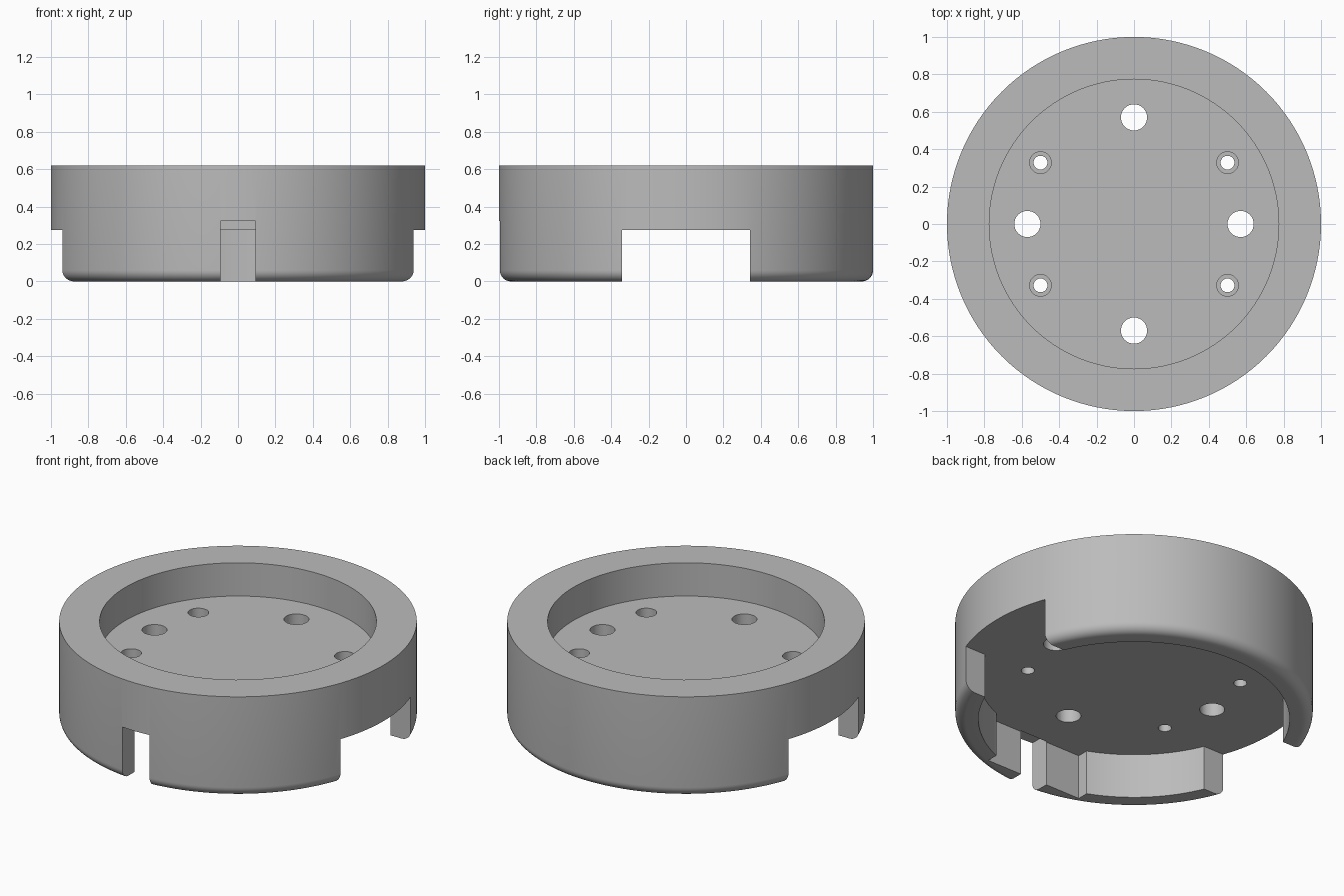
import bpy
import bmesh
from math import cos, sin, pi, radians
from mathutils import Matrix, Vector

if "Cube" in bpy.data.objects:
    bpy.data.objects.remove(bpy.data.objects["Cube"], do_unlink=True)

HEIGHT, FLOOR, CEILING = 0.62, 0.415, 0.275
OUTER, RIM, SKIRT = 1.0, 0.774, 0.87
FILLET = 0.06

grey = bpy.data.materials.new("plain_grey")
grey.use_nodes = True
colour = (0.5, 0.5, 0.5, 1)
grey.diffuse_color = colour
grey.node_tree.nodes["Principled BSDF"].inputs["Base Color"].default_value = colour


def make_object(name, bm):
    bmesh.ops.recalc_face_normals(bm, faces=bm.faces)
    mesh = bpy.data.meshes.new(name)
    bm.to_mesh(mesh)
    bm.free()
    mesh.materials.append(grey)
    obj = bpy.data.objects.new(name, mesh)
    bpy.context.collection.objects.link(obj)
    return obj


def lathe(name, profile, steps):
    bm = bmesh.new()
    verts = [bm.verts.new((r, 0, z)) for r, z in profile]
    edges = [bm.edges.new(pair) for pair in zip(verts, verts[1:])]
    bmesh.ops.spin(bm, geom=verts + edges, cent=(0, 0, 0), axis=(0, 0, 1),
                   angle=2 * pi, steps=steps, use_duplicate=False)
    bmesh.ops.remove_doubles(bm, verts=bm.verts, dist=1e-5)
    return make_object(name, bm)


def box_cutter(name, low, high):
    low, high = Vector(low), Vector(high)
    bm = bmesh.new()
    place = Matrix.Translation((low + high) / 2) @ Matrix.Diagonal((high - low).to_4d())
    bmesh.ops.create_cube(bm, size=1, matrix=place)
    return make_object(name, bm)


def hole_cutter(name, x, y, radius, bottom):
    bm = bmesh.new()
    top = 0.5
    bmesh.ops.create_cone(bm, cap_ends=True, segments=32, radius1=radius, radius2=radius,
                          depth=top - bottom,
                          matrix=Matrix.Translation((x, y, (top + bottom) / 2)))
    return make_object(name, bm)


# Turned body: dished top, hollow underside, rounded lower outer edge
arc = [radians(90 * i / 8) for i in range(9)]
fillet = [(OUTER - FILLET + FILLET * cos(a), FILLET - FILLET * sin(a)) for a in arc]
profile = [(0, FLOOR), (RIM, FLOOR), (RIM, HEIGHT), (OUTER, HEIGHT)] + fillet
profile += [(SKIRT, 0), (SKIRT, CEILING), (0, CEILING)]
body = lathe("round_housing", profile, 128)

# Side openings, front pocket and front slot
cutters = [
    box_cutter("side_opening", (-1.2, -0.343, -0.1), (1.2, 0.343, CEILING)),
    box_cutter("front_pocket", (-0.33, -0.874, -0.1), (0.33, -0.5, CEILING)),
    box_cutter("front_slot", (-0.093, -1.2, -0.1), (0.093, -0.868, 0.323)),
]

# Four large through holes and four counterbored screw holes
for k in range(4):
    a = k * pi / 2
    cutters.append(hole_cutter("large_hole", 0.57 * cos(a), 0.57 * sin(a), 0.07, 0.1))
for sx in (-1, 1):
    for sy in (-1, 1):
        x, y = 0.5 * sx, 0.328 * sy
        cutters.append(hole_cutter("screw_hole", x, y, 0.037, 0.1))
        cutters.append(hole_cutter("counterbore", x, y, 0.058, FLOOR - 0.06))

for cutter in cutters:
    mod = body.modifiers.new(cutter.name, "BOOLEAN")
    mod.operation = "DIFFERENCE"
    mod.solver = "EXACT"
    mod.object = cutter

# Bake the cuts and remove the cutters
bpy.context.view_layer.update()
graph = bpy.context.evaluated_depsgraph_get()
cut_mesh = bpy.data.meshes.new_from_object(body.evaluated_get(graph))
body.modifiers.clear()
body.data = cut_mesh
for cutter in cutters:
    bpy.data.objects.remove(cutter, do_unlink=True)

# Smooth round walls, sharp corners
bpy.ops.object.select_all(action="DESELECT")
body.select_set(True)
bpy.context.view_layer.objects.active = body
bpy.ops.object.shade_smooth_by_angle(angle=radians(30))
